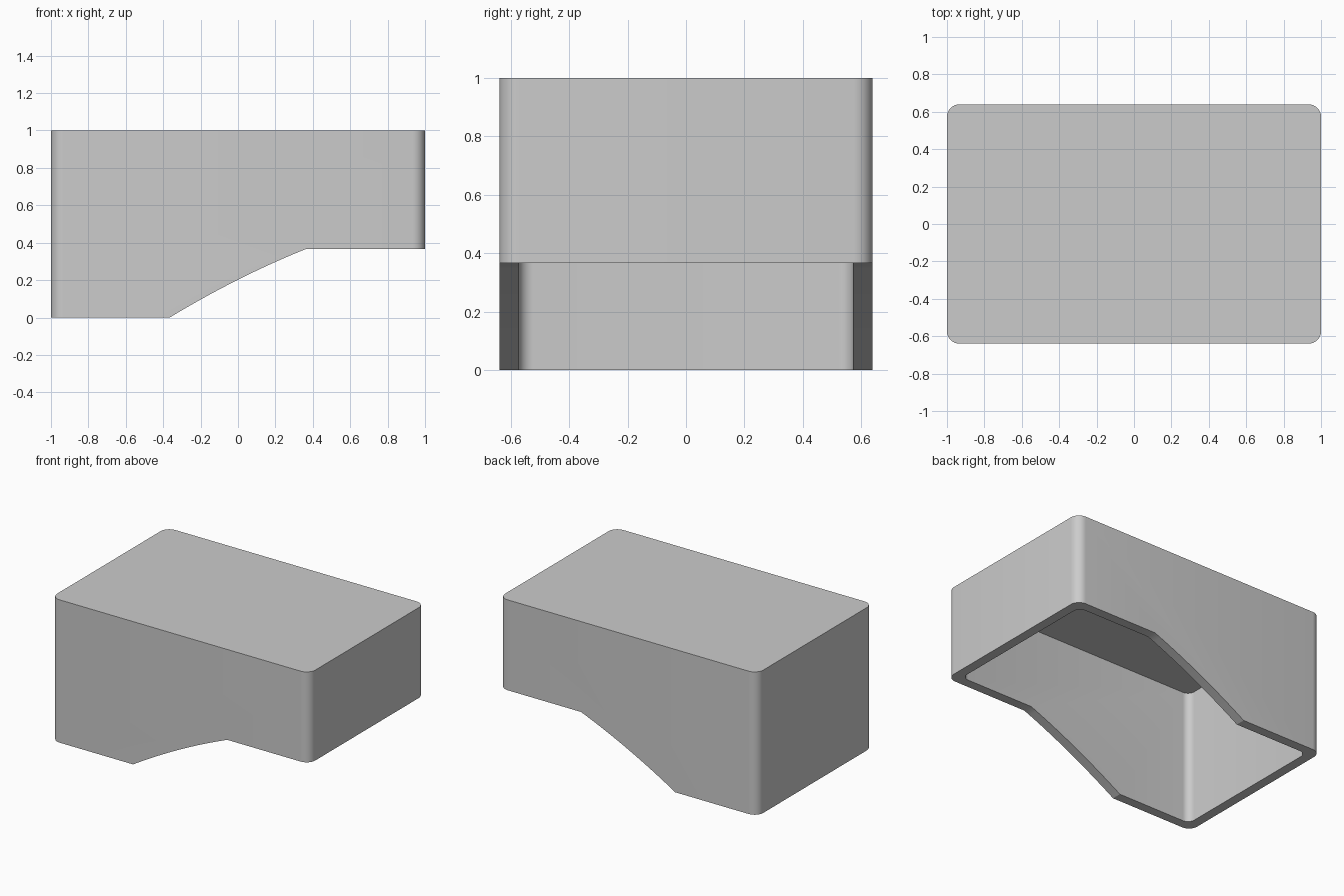
import bpy, bmesh
from math import radians, pi, cos, sin

if "Cube" in bpy.data.objects:
    bpy.data.objects.remove(bpy.data.objects["Cube"])

HALF_X, HALF_Y, HEIGHT, WALL = 1.0, 0.64, 1.0, 0.067
STEP_X, STEP_Z = 0.365, 0.367

grey = bpy.data.materials.new("plain grey")
grey.use_nodes = True
grey.diffuse_color = (0.6, 0.6, 0.6, 1)
grey.node_tree.nodes["Principled BSDF"].inputs["Base Color"].default_value = grey.diffuse_color


def prism(name, outline, offset):
    """Extrude a closed outline of 3D points into a solid."""
    bm = bmesh.new()
    face = bm.faces.new([bm.verts.new(p) for p in outline])
    grown = bmesh.ops.extrude_face_region(bm, geom=[face])["geom"]
    moved = [v for v in grown if isinstance(v, bmesh.types.BMVert)]
    bmesh.ops.translate(bm, verts=moved, vec=offset)
    bmesh.ops.recalc_face_normals(bm, faces=bm.faces)
    mesh = bpy.data.meshes.new(name)
    bm.to_mesh(mesh)
    bm.free()
    mesh.materials.append(grey)
    obj = bpy.data.objects.new(name, mesh)
    bpy.context.collection.objects.link(obj)
    return obj


def rounded_rectangle(hx, hy, radius, z, steps=8):
    points = []
    for corner, (sx, sy) in enumerate([(1, 1), (-1, 1), (-1, -1), (1, -1)]):
        for i in range(steps + 1):
            a = (corner + i / steps) * pi / 2
            points.append((sx * (hx - radius) + radius * cos(a),
                           sy * (hy - radius) + radius * sin(a), z))
    return points


# Outer shell block
cover = prism("hollow_cover", rounded_rectangle(HALF_X, HALF_Y, 0.067, 0), (0, 0, HEIGHT))

# Cavity open at the bottom
cavity = prism("cavity_cutter",
               rounded_rectangle(HALF_X - WALL, HALF_Y - WALL, 0.05, -0.2),
               (0, 0, HEIGHT - WALL + 0.2))

# Stepped underside with a gently arched ramp
ramp = []
for i in range(17):
    x = -STEP_X + 2 * STEP_X * i / 16
    ramp.append((x, -1, STEP_Z / 2 + STEP_Z * x / (2 * STEP_X) + 0.14 * (STEP_X ** 2 - x ** 2)))
ramp[0] = (-STEP_X, -1, 0)
outline = [(-STEP_X, -1, -0.3)] + ramp + [(1.3, -1, STEP_Z), (1.3, -1, -0.3)]
step = prism("step_cutter", outline, (0, 2, 0))

# Cut, then shade
bpy.ops.object.select_all(action="DESELECT")
cover.select_set(True)
bpy.context.view_layer.objects.active = cover
for cutter in (cavity, step):
    cutter.hide_render = True
    mod = cover.modifiers.new(cutter.name, "BOOLEAN")
    mod.operation, mod.solver, mod.object = "DIFFERENCE", "EXACT", cutter
    bpy.ops.object.modifier_apply(modifier=mod.name)
    bpy.data.objects.remove(cutter)
bpy.ops.object.shade_smooth_by_angle(angle=radians(30))
